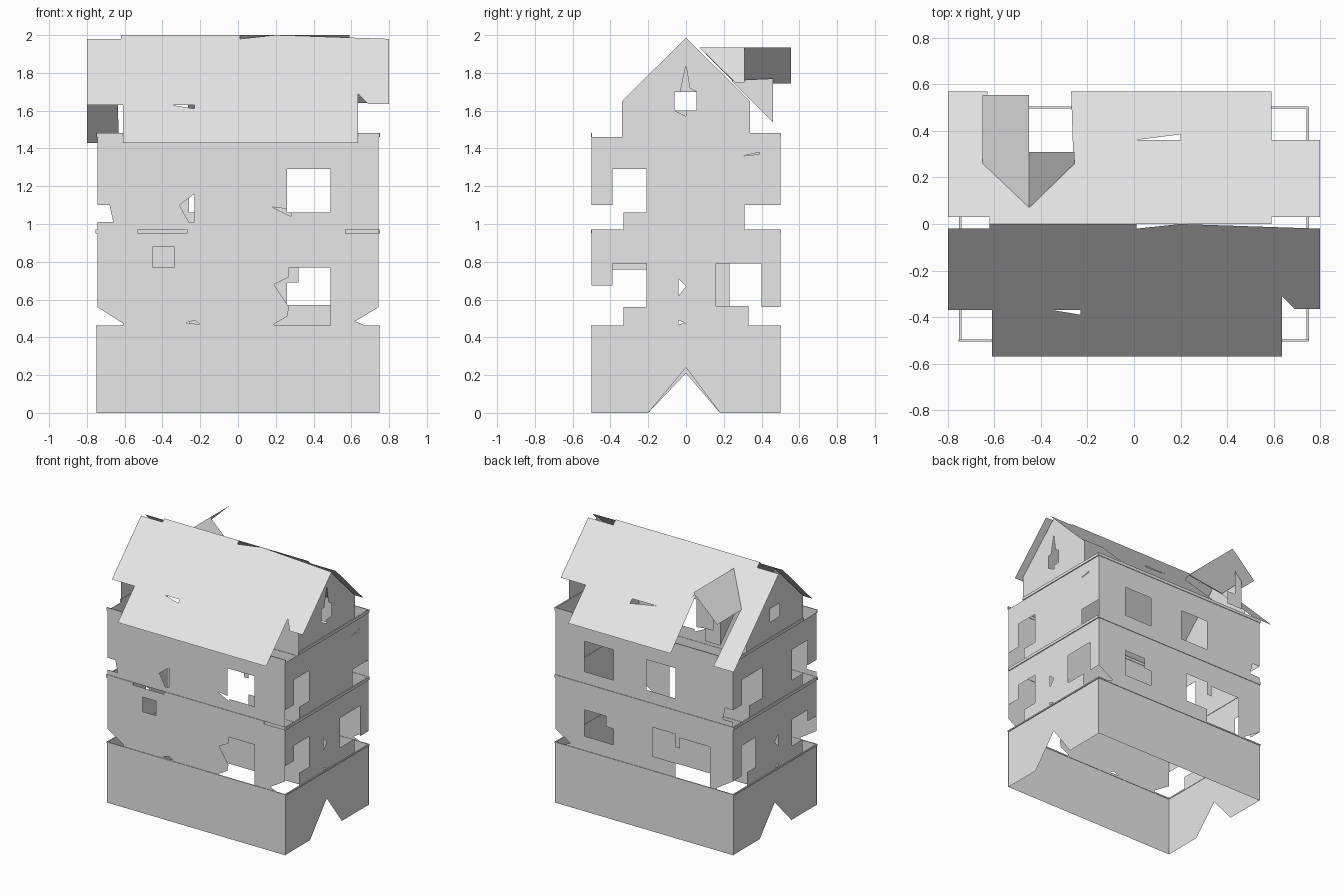
import bpy
import bmesh
from mathutils import Vector
from mathutils.geometry import tessellate_polygon

default_cube = bpy.data.objects.get("Cube")
if default_cube:
    bpy.data.objects.remove(default_cube, do_unlink=True)

plaster = bpy.data.materials.new("pale_grey")
plaster.use_nodes = True
grey = (0.8, 0.8, 0.8, 1)
plaster.diffuse_color = grey
plaster.node_tree.nodes["Principled BSDF"].inputs["Base Color"].default_value = grey


def finish(name, bm):
    mesh = bpy.data.meshes.new(name)
    bm.to_mesh(mesh)
    bm.free()
    mesh.materials.append(plaster)
    obj = bpy.data.objects.new(name, mesh)
    bpy.context.collection.objects.link(obj)
    return obj


def sheet(name, place, outward, outline, *holes):
    """Thin broken panel: a flat outline with holes, placed in space."""
    loops = [[Vector(place(u, v)) for u, v in loop] for loop in (outline, *holes)]
    bm = bmesh.new()
    verts = [bm.verts.new(p) for loop in loops for p in loop]
    for tri in tessellate_polygon(loops):
        bm.faces.new([verts[i] for i in tri])
    bm.normal_update()
    flipped = [f for f in bm.faces if f.normal.dot(Vector(outward)) < 0]
    bmesh.ops.reverse_faces(bm, faces=flipped)
    return finish(name, bm)


def rect(u0, u1, v0, v1):
    return [(u0, v0), (u1, v0), (u1, v1), (u0, v1)]


def front_wall(name, outline, *holes):
    sheet(name, lambda u, v: (u, -.5, v), (0, -1, 0), outline, *holes)


def back_wall(name, outline, *holes):
    sheet(name, lambda u, v: (u, .5, v), (0, 1, 0), outline, *holes)


def side_wall(name, side, outline, *holes):
    sheet(name, lambda u, v: (side * .745, u, v), (side, 0, 0), outline, *holes)


def beam(name, x0, x1, y0, y1, z0, z1):
    bm = bmesh.new()
    bmesh.ops.create_cube(bm, size=1)
    for v in bm.verts:
        v.co.x = x0 if v.co.x < 0 else x1
        v.co.y = y0 if v.co.y < 0 else y1
        v.co.z = z0 if v.co.z < 0 else z1
    finish(name, bm)


# Foundation storey with a broken notch in each end
front_wall("foundation_front", rect(-.75, .75, 0, .455))
back_wall("foundation_back", rect(-.75, .75, 0, .455))
for side, label, peak in ((1, "left", .24), (-1, "right", .21)):
    side_wall("foundation_" + label, side,
              [(-.5, 0), (-.2, 0), (0, peak), (.18, 0), (.5, 0), (.5, .455), (-.5, .455)])

# Lower storey, front and back
shoulders = [(-.61, .46), (-.61, .475), (-.745, .56), (-.745, .95),
             (.745, .95), (.745, .56), (.62, .485), (.68, .46)]
front_wall("lower_front_wall",
           shoulders + [(.49, .46), (.49, .77), (.27, .77), (.27, .72), (.19, .68),
                        (.27, .56), (.26, .51), (.19, .47), (.19, .46)],
           rect(-.45, -.34, .77, .88),
           [(-.28, .475), (-.2, .47), (-.23, .49)])
back_wall("lower_back_wall",
          shoulders + [(-.26, .46), (-.26, .57), (-.07, .57), (-.07, .79), (-.26, .79),
                       (-.26, .69), (-.3, .69), (-.3, .77), (-.55, .77), (-.55, .46)],
          [(.26, .57), (.5, .57), (.5, .77), (.32, .77), (.32, .69), (.26, .69)])

# Lower storey ends
for side, label, edge, top in ((1, "left", .16, .79), (-1, "right", .23, .76)):
    side_wall("lower_wall_" + label, side,
              [(-.33, .46), (-.33, .56), (-.21, .56), (-.21, top), (-.39, top),
               (-.39, .675), (-.5, .675), (-.5, .95), (.5, .95), (.5, .56),
               (.4, .56), (.4, .79), (edge, .79), (edge, .565), (.33, .565), (.33, .46)],
              [(-.04, .71), (0, .67), (-.04, .62)],
              [(-.04, .49), (0, .475), (-.04, .47)])

# Upper storey, front and back
chipped = [(-.745, .97), (-.745, 1.01), (-.66, 1.01), (-.68, 1.1), (-.745, 1.1),
           (-.745, 1.46), (.745, 1.46), (.745, .97)]
front_wall("upper_front_wall", chipped,
           [(.26, 1.08), (.18, 1.09), (.28, 1.04), (.28, 1.06), (.49, 1.06),
            (.49, 1.29), (.26, 1.29)],
           [(-.31, 1.1), (-.23, 1.16), (-.23, 1.01), (-.26, 1.01)])
back_wall("upper_back_wall", chipped,
          rect(.26, .5, 1.06, 1.29), rect(-.26, -.02, 1.06, 1.29))

# Upper storey ends: only one end keeps its rear window
upper_end = [(.31, .97), (-.33, .97), (-.33, 1.06), (-.21, 1.06), (-.21, 1.29), (-.39, 1.29),
             (-.39, 1.1), (-.5, 1.1), (-.5, 1.46), (.5, 1.46), (.5, 1.1)]
side_wall("upper_wall_left", 1, upper_end + [(.31, 1.1)],
          [(.3, 1.36), (.39, 1.38), (.39, 1.37)])
side_wall("upper_wall_right", -1,
          upper_end + [(.39, 1.1), (.39, 1.29), (.15, 1.29), (.15, 1.06), (.31, 1.06)])

# Gables with small windows
gable = [(-.34, 1.47), (-.34, 1.65), (0, 1.985), (.34, 1.65), (.34, 1.47)]
side_wall("gable_left", 1, gable,
          [(-.06, 1.6), (0, 1.57), (0, 1.6), (.055, 1.6), (.055, 1.7),
           (.02, 1.72), (0, 1.84), (-.03, 1.7), (-.06, 1.7)])
side_wall("gable_right", -1, gable, rect(-.06, .055, 1.6, 1.7))

# Thin floor beams between storeys
for level, z0, z1 in (("lower", .452, .462), ("middle", .95, .972), ("upper", 1.46, 1.482)):
    spans = [(-.755, -.53), (-.27, .57)] if level == "middle" else [(-.75, .75)]
    for i, (x0, x1) in enumerate(spans):
        beam(f"{level}_front_beam_{i}", x0, x1, -.504, -.497, z0, z1)
    beam(level + "_back_beam", -.75, .75, .497, .504, z0, z1)
    for side, label in ((1, "left"), (-1, "right")):
        x0, x1 = sorted((side * .742, side * .752))
        start = -.34 if level == "upper" else -.5
        beam(f"{level}_{label}_beam", x0, x1, start, .5, z0, z1)


# Main roof slopes with torn edges
def on_roof(u, v):
    return u, v, 2 - abs(v)


sheet("roof_front", on_roof, (0, -1, 1),
      [(-.62, 0), (-.62, -.02), (-.8, -.02), (-.8, -.37), (-.61, -.37), (-.61, -.57),
       (.635, -.57), (.635, -.31), (.69, -.365), (.8, -.365), (.8, -.02), (.2, 0),
       (.01, -.02), (.01, 0)],
      [(-.35, -.37), (-.23, -.39), (-.23, -.37)])
sheet("roof_back", on_roof, (0, 1, 1),
      [(-.8, .03), (-.62, .03), (-.62, 0), (.59, 0), (.59, .03), (.8, .03), (.8, .36),
       (.59, .36), (.59, .57), (-.27, .57), (-.26, .26), (-.45, .07), (-.64, .26),
       (-.63, .57), (-.8, .57)],
      [(0, .36), (.2, .36), (.2, .385)])


# Rear dormer: two roof panels, a cheek and a broken face
def on_dormer(u, v):
    return u, v, 1.935 - .95 * abs(u + .45)


sheet("dormer_roof_right", on_dormer, (-1, 0, 1),
      [(-.45, .07), (-.65, .26), (-.65, .555), (-.45, .555)])
sheet("dormer_roof_left", on_dormer, (1, 0, 1),
      [(-.45, .07), (-.45, .31), (-.255, .31), (-.255, .26)])
sheet("dormer_cheek", lambda u, v: (-.61, u, v), (-1, 0, 0),
      [(.24, 1.76), (.46, 1.54), (.46, 1.77)])
sheet("dormer_face", lambda u, v: (u, .46, v), (0, 1, 0),
      [(-.61, 1.54), (-.61, 1.77), (-.55, 1.83), (-.55, 1.64), (-.48, 1.64), (-.48, 1.54)])
